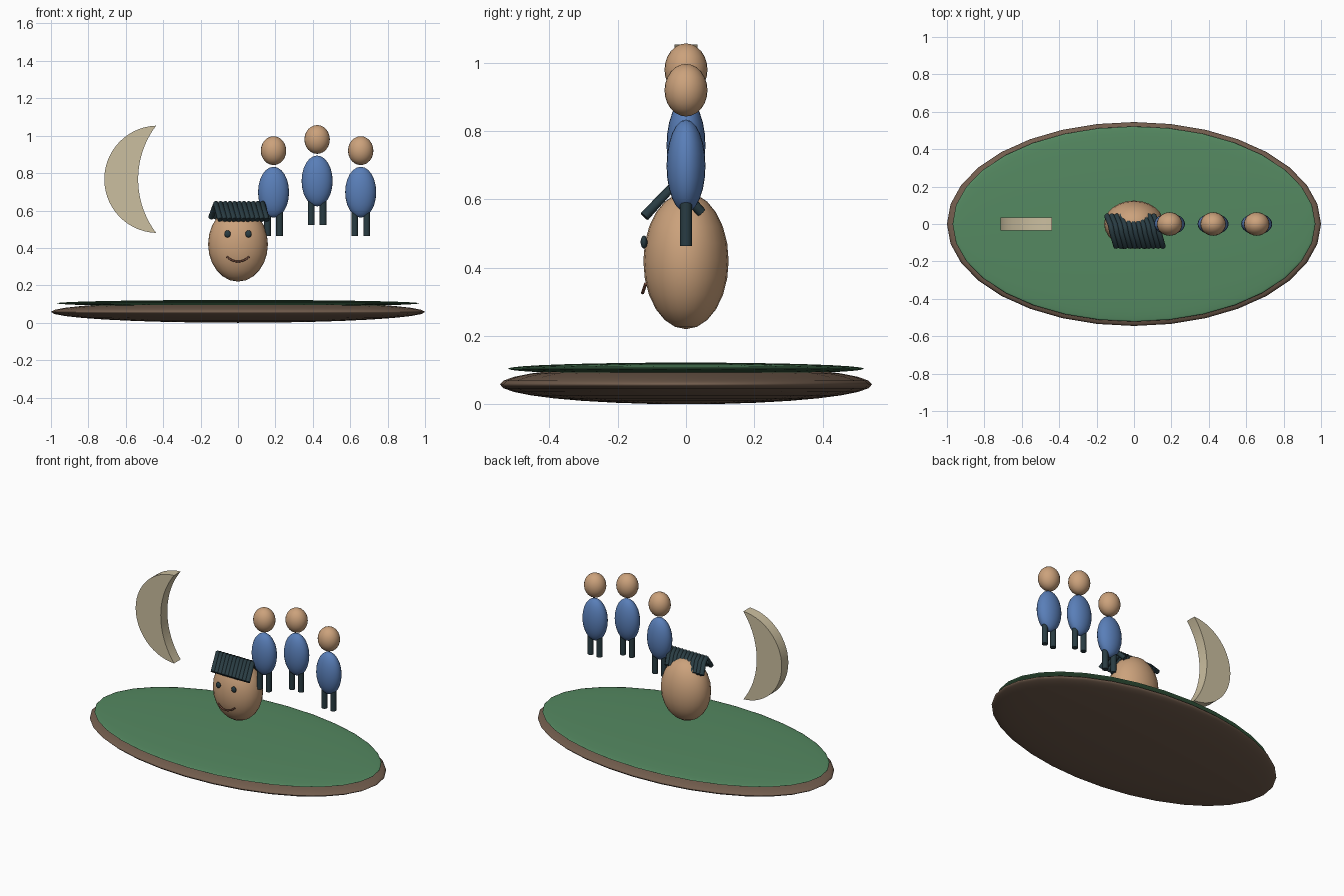
import bpy, bmesh, math

if "Cube" in bpy.data.objects:
    bpy.data.objects.remove(bpy.data.objects["Cube"])


def material(name, rgb):
    m = bpy.data.materials.new(name)
    m.diffuse_color = (*rgb, 1)
    m.use_nodes = True
    m.node_tree.nodes["Principled BSDF"].inputs["Base Color"].default_value = m.diffuse_color
    return m


BROWN = material("earth", (0.17, 0.11, 0.075))
GREEN = material("grass", (0.09, 0.25, 0.12))
SKIN = material("skin", (0.60, 0.36, 0.20))
BLUE = material("cloth", (0.10, 0.21, 0.48))
DARK = material("dark", (0.022, 0.045, 0.055))
CREAM = material("cream", (0.60, 0.52, 0.35))
LIP = material("lip", (0.20, 0.08, 0.05))


def finish(ob, name, mat, smooth=True):
    ob.name = name
    ob.data.materials.append(mat)
    if smooth:
        ob.data.shade_smooth()
    return ob


def ellipsoid(name, loc, size, mat, segs=24, rings=12):
    bpy.ops.mesh.primitive_uv_sphere_add(segments=segs, ring_count=rings, radius=1, location=loc)
    ob = bpy.context.object
    ob.scale = size
    return finish(ob, name, mat)


def tube(name, points, radius, mat, res=2):
    cu = bpy.data.curves.new(name, 'CURVE')
    cu.dimensions = '3D'
    cu.bevel_depth = radius
    cu.bevel_resolution = res
    cu.use_fill_caps = True
    sp = cu.splines.new('POLY')
    sp.points.add(len(points) - 1)
    for p, co in zip(sp.points, points):
        p.co = (*co, 1)
    ob = bpy.data.objects.new(name, cu)
    bpy.context.collection.objects.link(ob)
    cu.materials.append(mat)
    return ob


# island: soil disc with grass disc on top
ellipsoid("soil_base", (0, 0, 0.058), (1, 0.545, 0.058), BROWN, 32, 16)
ellipsoid("grass_top", (0, 0, 0.104), (0.97, 0.522, 0.018), GREEN, 32, 16)

# big head with eyes and smile
ellipsoid("big_head", (0, 0, 0.42), (0.16, 0.125, 0.2), SKIN)
for side in (-1, 1):
    ellipsoid("eye", (side * 0.056, -0.123, 0.475), (0.017, 0.01, 0.019), DARK, 16, 8)
smile = []
for i in range(9):
    t = i / 4 - 1
    smile.append((0.06 * t, -0.127 + 0.009 * t * t, 0.327 + 0.026 * t * t))
tube("mouth", smile, 0.005, LIP)

# fringe: a row of bent rods over the top of the head
for i in range(11):
    d = i * 0.025
    tube("hair_strand", [(-0.145 + d, 0.045, 0.562), (-0.125 + d, -0.005, 0.618),
                         (-0.118 + d, -0.04, 0.637), (-0.095 + d, -0.122, 0.55)], 0.015, DARK)

# three small people
for x, z in ((0.19, 0), (0.423, 0.06), (0.656, 0)):
    ellipsoid("person_body", (x, 0, 0.698 + z), (0.083, 0.057, 0.136), BLUE)
    ellipsoid("person_head", (x, 0, 0.92 + z), (0.068, 0.063, 0.077), SKIN)
    for side in (-1, 1):
        bpy.ops.mesh.primitive_cylinder_add(vertices=16, radius=0.018, depth=0.14,
                                            location=(x + side * 0.032, 0, 0.533 + z))
        leg = finish(bpy.context.object, "person_leg", DARK, False)
        bpy.ops.object.shade_smooth_by_angle()

# crescent moon: outer and inner arcs as matching rows, bridged into a slab
N, H, ZC, Y = 28, 0.287, 0.767, 0.034
R_IN = 0.475
bm = bmesh.new()
rows = []
for i in range(N + 1):
    a = math.radians(88) * (2 * i / N - 1)
    zo = H * math.sin(a)
    xo = -0.428 - H * math.cos(a)
    xi = min(-0.535 + R_IN - math.sqrt(R_IN ** 2 - zo ** 2), -0.435)
    rows.append([bm.verts.new((x, y, ZC + zo)) for x, y in
                 ((xo, -Y), (xi + 0.001, -Y), (xi + 0.001, Y), (xo, Y))])
for p, q in zip(rows, rows[1:]):
    for k in range(4):
        n = (k + 1) % 4
        bm.faces.new((p[k], p[n], q[n], q[k]))
bm.faces.new(rows[0])
bm.faces.new(rows[-1])
bmesh.ops.recalc_face_normals(bm, faces=bm.faces)
me = bpy.data.meshes.new("crescent")
bm.to_mesh(me)
bm.free()
moon = bpy.data.objects.new("crescent", me)
bpy.context.collection.objects.link(moon)
finish(moon, "crescent", CREAM, False)
bpy.ops.object.select_all(action='DESELECT')
moon.select_set(True)
bpy.context.view_layer.objects.active = moon
bpy.ops.object.shade_smooth_by_angle()
